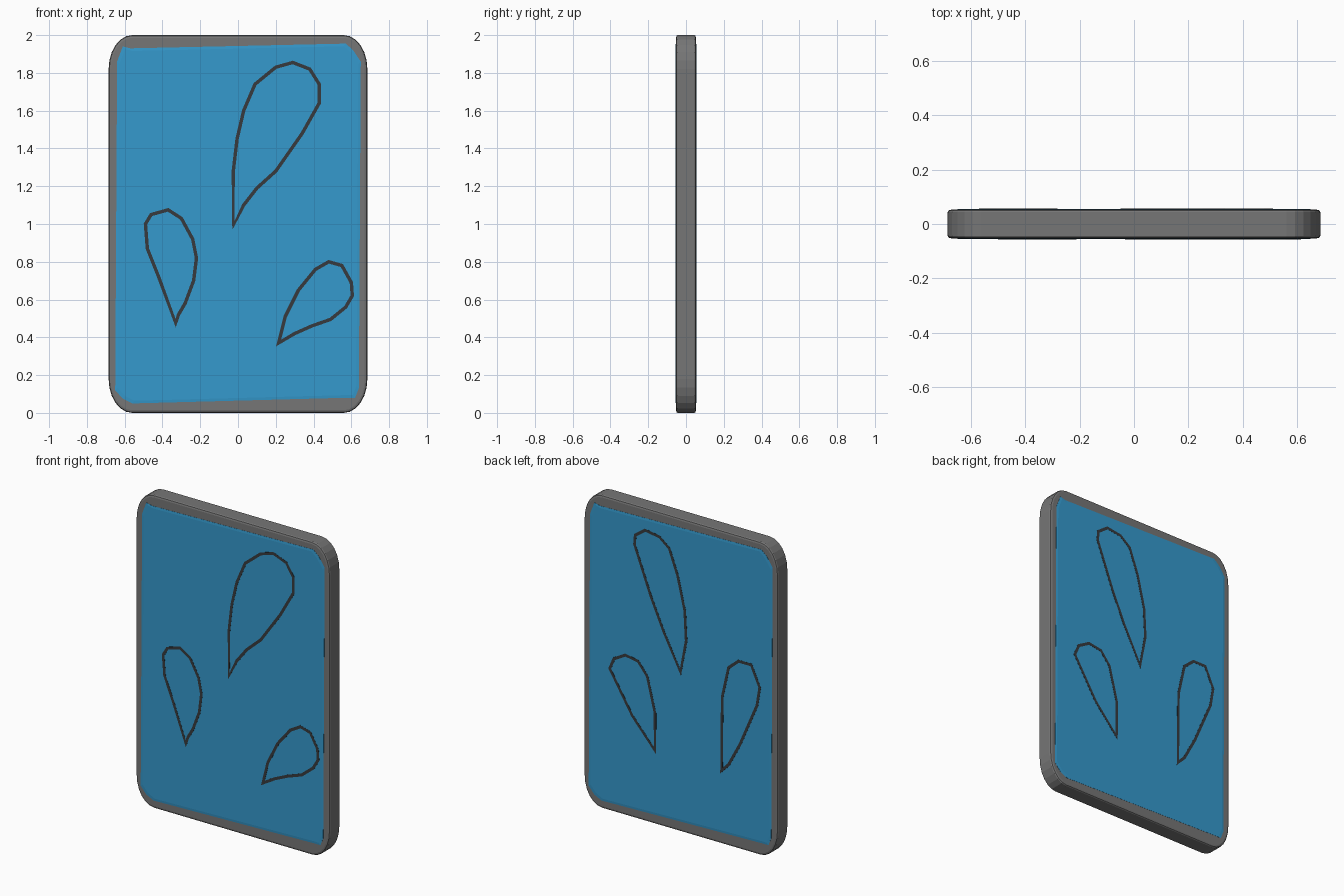
import bpy, bmesh, math
from mathutils import Vector

if "Cube" in bpy.data.objects:
    bpy.data.objects.remove(bpy.data.objects["Cube"])


def material(name, rgb):
    m = bpy.data.materials.new(name)
    m.diffuse_color = (*rgb, 1)
    m.use_nodes = True
    m.node_tree.nodes["Principled BSDF"].inputs["Base Color"].default_value = m.diffuse_color
    return m


GREY = material("case_grey", (0.18, 0.18, 0.18))
BLUE = material("panel_blue", (0.035, 0.32, 0.61))
DARK = material("outline_dark", (0.038, 0.042, 0.048))


def loft(name, loops, mat, closed=False):
    """Join loops of 3D points; cap the ends, or close into a ring."""
    bm = bmesh.new()
    rows = [[bm.verts.new(p) for p in loop] for loop in loops]
    n = len(rows[0])
    pairs = list(zip(rows, rows[1:]))
    if closed:
        pairs.append((rows[-1], rows[0]))
    else:
        bm.faces.new(rows[0])
        bm.faces.new(rows[-1])
    for a, b in pairs:
        for i in range(n):
            j = (i + 1) % n
            bm.faces.new((a[i], a[j], b[j], b[i]))
    bmesh.ops.recalc_face_normals(bm, faces=bm.faces)
    mesh = bpy.data.meshes.new(name)
    bm.to_mesh(mesh)
    bm.free()
    mesh.materials.append(mat)
    ob = bpy.data.objects.new(name, mesh)
    bpy.context.collection.objects.link(ob)
    return ob


def at(points, y):
    return [(x, y, z) for x, z in points]


def rounded(inset, steps=6):
    """Rounded rectangle with slightly tall corners."""
    rx, rz = 0.125 - inset, 0.18 - inset
    pts = []
    for q, (sx, sz) in enumerate([(1, 1), (-1, 1), (-1, -1), (1, -1)]):
        for i in range(steps + 1):
            t = (q + i / steps) * math.pi / 2
            pts.append((sx * 0.56 + rx * math.cos(t),
                        1 + sz * 0.82 + rz * math.sin(t)))
    return pts


def offset(points, d):
    """Shift a closed outline sideways by d with limited mitres."""
    out = []
    n = len(points)
    for i in range(n):
        p, a, b = (Vector(points[k % n]) for k in (i, i - 1, i + 1))
        u, v = (p - a).normalized(), (b - p).normalized()
        n1, n2 = Vector((-u.y, u.x)), Vector((-v.y, v.x))
        m = (n1 + n2).normalized()
        out.append(tuple(p + m * d / max(m.dot(n1), 0.4)))
    return out


# Grey case with softened rims
loft("case", [at(rounded(0.014), -0.053), at(rounded(0.004), -0.05),
              at(rounded(0), -0.044), at(rounded(0), 0.044),
              at(rounded(0.004), 0.05), at(rounded(0.014), 0.053)], GREY)

# Slightly uneven blue panels, front and back
panel = [(-0.65, 0.12), (-0.61, 0.075), (-0.56, 0.05), (0.57, 0.08),
         (0.62, 0.08), (0.64, 0.13), (0.65, 1.86), (0.61, 1.92),
         (0.57, 1.955), (-0.57, 1.93), (-0.61, 1.94), (-0.64, 1.86)]
for name, s in (("front_panel", -1), ("back_panel", 1)):
    pts = [(-s * x, z) for x, z in panel]
    loft(name, [at(pts, s * 0.050), at(pts, s * 0.054),
                at([(x * 0.98, 1 + (z - 1) * 0.985) for x, z in pts], s * 0.0555)],
         BLUE)

# Drop outlines: front set, then back set
front_drops = [
    [(-0.025, 0.99), (-0.025, 1.28), (-0.005, 1.45), (0.03, 1.6), (0.09, 1.74),
     (0.2, 1.83), (0.29, 1.855), (0.38, 1.82), (0.43, 1.74), (0.43, 1.64),
     (0.34, 1.48), (0.2, 1.28), (0.1, 1.19), (0.03, 1.1)],
    [(-0.33, 0.475), (-0.42, 0.72), (-0.48, 0.87), (-0.49, 1.0), (-0.46, 1.05),
     (-0.37, 1.075), (-0.3, 1.03), (-0.24, 0.92), (-0.22, 0.82), (-0.235, 0.7),
     (-0.28, 0.58), (-0.315, 0.52)],
    [(0.215, 0.37), (0.25, 0.51), (0.32, 0.65), (0.41, 0.76), (0.48, 0.8),
     (0.55, 0.78), (0.6, 0.69), (0.605, 0.62), (0.57, 0.56), (0.49, 0.495),
     (0.39, 0.46), (0.3, 0.42)],
]
back_drops = [
    [(0.0, 1.02), (-0.04, 1.23), (-0.03, 1.42), (0.02, 1.63), (0.08, 1.79),
     (0.15, 1.845), (0.25, 1.86), (0.32, 1.81), (0.325, 1.75), (0.21, 1.45),
     (0.12, 1.25)],
    [(0.18, 0.47), (0.18, 0.71), (0.235, 0.93), (0.3, 1.01), (0.39, 1.025),
     (0.47, 0.98), (0.5, 0.91), (0.34, 0.65)],
    [(-0.29, 0.47), (-0.295, 0.94), (-0.34, 1.14), (-0.41, 1.2), (-0.5, 1.2),
     (-0.56, 1.07), (-0.54, 0.95), (-0.42, 0.67), (-0.34, 0.52)],
]
for side, s, drops in (("front", -1, front_drops), ("back", 1, back_drops)):
    for size, pts in zip(("large_drop", "left_drop", "right_drop"), drops):
        a, b = offset(pts, 0.009), offset(pts, -0.009)
        loft(f"{side}_{size}_outline",
             [at(a, s * 0.0535), at(a, s * 0.0563),
              at(b, s * 0.0563), at(b, s * 0.0535)], DARK, closed=True)
